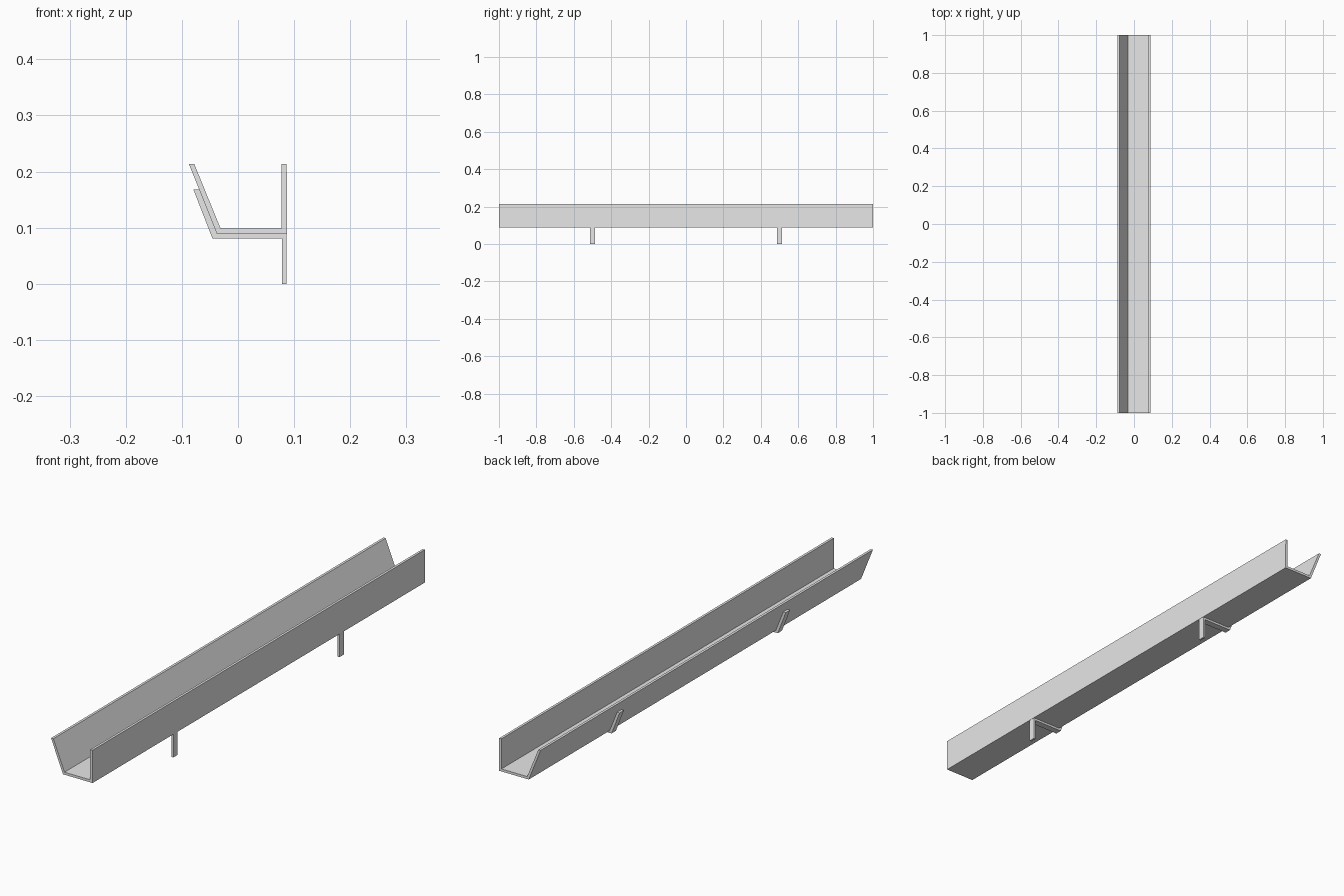
import bpy
import bmesh

cube = bpy.data.objects.get("Cube")
if cube:
    bpy.data.objects.remove(cube, do_unlink=True)

GREY = (0.8, 0.8, 0.8, 1.0)
metal = bpy.data.materials.new("plain grey")
metal.use_nodes = True
metal.diffuse_color = GREY
metal.node_tree.nodes["Principled BSDF"].inputs["Base Color"].default_value = GREY


def extrude_profile(name, profile, y_centre, length):
    """Extrude a closed x-z outline along y into a solid, flat-shaded part."""
    bm = bmesh.new()
    verts = [bm.verts.new((x, y_centre - length / 2, z)) for x, z in profile]
    face = bm.faces.new(verts)
    result = bmesh.ops.extrude_face_region(bm, geom=[face], use_keep_orig=True)
    moved = [v for v in result["geom"] if isinstance(v, bmesh.types.BMVert)]
    bmesh.ops.translate(bm, verts=moved, vec=(0, length, 0))
    bmesh.ops.recalc_face_normals(bm, faces=bm.faces)
    mesh = bpy.data.meshes.new(name)
    bm.to_mesh(mesh)
    bm.free()
    mesh.materials.append(metal)
    obj = bpy.data.objects.new(name, mesh)
    bpy.context.collection.objects.link(obj)
    return obj


# Heights shared by the channel and its brackets
TOP, FLOOR, UNDER = 0.2135, 0.0985, 0.089

# Open channel: one upright wall, a flat floor and one sloping wall
channel = [
    (-0.0875, TOP), (-0.0375, UNDER), (0.0875, UNDER), (0.0868, TOP),
    (0.0775, TOP), (0.0775, FLOOR), (-0.031, FLOOR), (-0.078, TOP),
]
extrude_profile("channel", channel, 0, 2.0)

# Support brackets: a leg, a bar under the floor and an arm up the slope
bracket = [
    (0.0865, 0), (0.0865, UNDER), (-0.0375, UNDER), (-0.0692, 0.168),
    (-0.0795, 0.168), (-0.0455, 0.0805), (0.0785, 0.0805), (0.0785, 0),
]
for label, y in (("front", -0.5), ("back", 0.5)):
    extrude_profile(label + "_bracket", bracket, y, 0.026)
